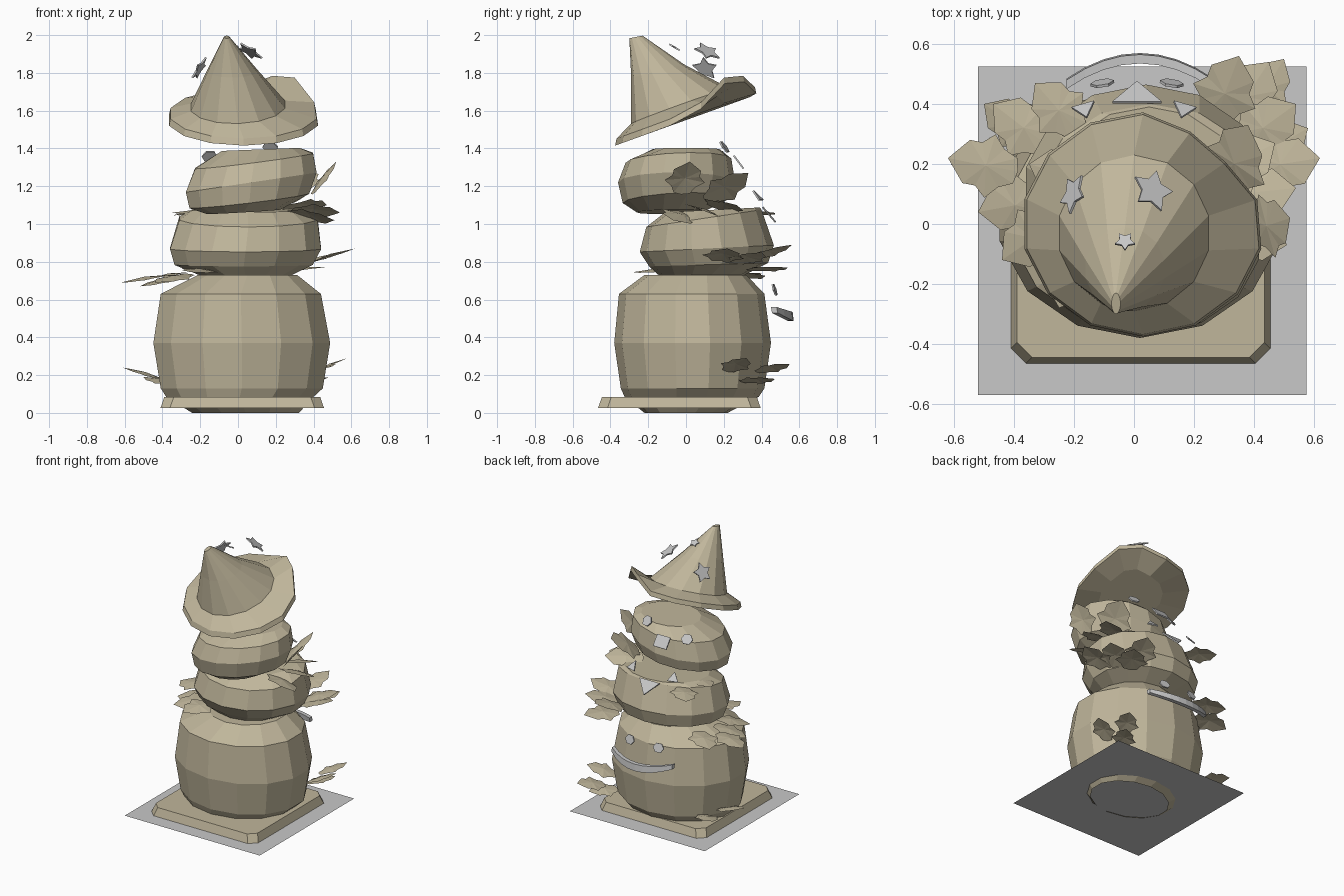
import bpy, bmesh, math
from mathutils import Vector

if "Cube" in bpy.data.objects:
    bpy.data.objects.remove(bpy.data.objects["Cube"])


def material(name, rgb):
    m = bpy.data.materials.new(name)
    m.diffuse_color = (*rgb, 1)
    m.use_nodes = True
    m.node_tree.nodes["Principled BSDF"].inputs["Base Color"].default_value = m.diffuse_color
    return m


TAN = material("tan", (0.527, 0.468, 0.328))
GREY = material("grey", (0.578, 0.578, 0.578))


def finish(name, bm, mat, fix=True):
    if fix:
        bmesh.ops.recalc_face_normals(bm, faces=bm.faces)
    me = bpy.data.meshes.new(name)
    bm.to_mesh(me)
    bm.free()
    me.materials.append(mat)
    ob = bpy.data.objects.new(name, me)
    bpy.context.collection.objects.link(ob)
    return ob


def loft(name, rings, mat, bottom=True):
    """Skin closed loops of points, capped at the top and, if asked, the bottom."""
    bm = bmesh.new()
    loops = [[bm.verts.new(p) for p in r] for r in rings]
    n = len(loops[0])
    for a, b in zip(loops, loops[1:]):
        for i in range(n):
            j = (i + 1) % n
            bm.faces.new((a[i], a[j], b[j], b[i]))
    if bottom:
        bm.faces.new(loops[0][::-1])
    bm.faces.new(loops[-1])
    return finish(name, bm, mat)


def ring(cx, cy, rx, ry, z, sx=0, sy=0, n=14):
    """Ellipse whose plane slopes by sx, sy."""
    pts = []
    for i in range(n):
        a = 2 * math.pi * (i + 0.5) / n
        dx, dy = rx * math.cos(a), ry * math.sin(a)
        pts.append((cx + dx, cy + dy, z + sx * dx + sy * dy))
    return pts


def chamfered(grow, z, c=.05):
    """Square with cut corners, grown outward from the slab's top edge."""
    x0, x1, y0, y1 = -.39 - grow, .435 + grow, -.445 - grow, .375 + grow
    return [(x0 + c, y0, z), (x1 - c, y0, z), (x1, y0 + c, z), (x1, y1 - c, z),
            (x1 - c, y1, z), (x0 + c, y1, z), (x0, y1 - c, z), (x0, y0 + c, z)]


# Ground sheet and bevelled base slab
bm = bmesh.new()
bm.faces.new([bm.verts.new((x, y, .025)) for x, y in
              ((-.52, -.57), (.575, -.57), (.575, .525), (-.52, .525))])
finish("ground_sheet", bm, GREY, False)
loft("base_slab", [chamfered(.02, .027), chamfered(0, .085)], TAN, False)

# Three stacked pumpkins
loft("bottom_pumpkin", [ring(.04, .0, .29, .22, .0),
                        ring(.01, .03, .40, .355, .085),
                        ring(.02, .035, .44, .38, .13),
                        ring(.02, .035, .48, .415, .37),
                        ring(.015, .03, .435, .385, .63),
                        ring(.05, .05, .27, .27, .73)], TAN, False)
loft("middle_pumpkin", [ring(.04, .08, .24, .22, .725),
                        ring(.03, .12, .375, .315, .785, 0, .03),
                        ring(.04, .11, .41, .355, .87, 0, .05),
                        ring(.055, .095, .375, .305, 1.03, 0, .15),
                        ring(.05, .14, .30, .25, 1.075, 0, .05)], TAN)
loft("top_pumpkin", [ring(.03, -.08, .20, .18, 1.065, .06, .02),
                     ring(.06, -.05, .325, .285, 1.125, .12, .05),
                     ring(.07, -.05, .355, .31, 1.22, .15, 0),
                     ring(.085, -.04, .32, .28, 1.335, .13, .04),
                     ring(.12, 0, .21, .18, 1.395, .04, 0)], TAN)


# Pointed hat: sloping brim with one corner folded up, leaning cone
def brim(r, z):
    pts = []
    for x, y, h in ring(.03, 0, .405 * r, .375 * r, z, 0, .36):
        lift = max(0, math.cos(math.atan2(y, x) - math.radians(42))) ** 9
        k = 1 - .13 * lift
        pts.append((x * k, y * k, h + .12 * lift * r))
    return pts


loft("hat", [brim(.55, 1.56), brim(1, 1.55), brim(.98, 1.585),
             ring(0, -.03, .255, .26, 1.625, .03, .36),
             ring(-.03, -.15, .135, .14, 1.81, 0, .25),
             ring(-.06, -.265, .015, .035, 1.99, 0, .2)], TAN)

# Broad lobed leaves, folded along the midrib
LOBES = ((.04, .20), (.24, .30), (.40, .50), (.56, .34), (.74, .34))


def leaf(name, base, tip, width, roll):
    d = tip - base
    size = d.length
    d.normalize()
    flat = d.cross(Vector((0, 0, 1))).normalized()
    rise = flat.cross(d)
    side = flat * math.cos(roll) + rise * math.sin(roll)
    up = rise * math.cos(roll) - flat * math.sin(roll)
    bm = bmesh.new()
    start, end = bm.verts.new(base), bm.verts.new(tip)
    mid = bm.verts.new(base + d * size * .45 + up * size * .05)
    for s in (1, -1):
        edge = [bm.verts.new(base + d * size * t + side * s * w * size * width)
                for t, w in LOBES]
        chain = [start] + edge + [end]
        for a, b in zip(chain, chain[1:]):
            bm.faces.new((mid, a, b) if s > 0 else (mid, b, a))
    finish(name, bm, TAN, False)


def spray(name, root, length, tips, width=.9, roll=.1):
    """Leaves pointing away from one root, each of the given length, ending at its tip."""
    root = Vector(root)
    for k, tip in enumerate(tips):
        tip = Vector(tip)
        base = tip + (root - tip).normalized() * length
        leaf(f"{name}_leaf_{k + 1}", base, tip, width, roll)


spray("low_left", (-.2, .2, .12), .22, ((-.61, .20, .24), (-.50, .40, .19)), .8)
spray("low_right", (.25, .12, .15), .21,
      ((.58, .32, .29), (.50, .55, .26), (.46, .47, .18)), .8, .2)
spray("mid_left", (-.1, .12, .77), .24,
      ((-.62, .22, .69), (-.52, .04, .67), (-.44, -.12, .69), (-.25, -.28, .745),
       (-.47, .40, .71)))
spray("mid_right", (.2, .15, .74), .25,
      ((.62, .22, .87), (.54, .40, .85), (.35, .56, .89), (.45, .54, .77)))
spray("upper_right", (.1, .06, 1.08), .26,
      ((.54, .12, 1.06), (.51, -.07, 1.02), (.47, .27, 1.10)), .9, .35)
spray("collar_right", (.28, .0, 1.05), .28, ((.38, .33, 1.27),), .9, .5)
spray("cheek_right", (.35, -.04, 1.1), .22, ((.52, .02, 1.33),), 1)
spray("upper_left", (0, .1, 1.07), .22, ((-.35, .20, 1.06), (-.33, .47, 1.05)))


def plate(name, centre, normal, pts, thick=.009):
    """Thin flat plate standing on a given normal."""
    n = Vector(normal).normalized()
    u = Vector((0, 0, 1)).cross(n).normalized()
    v = n.cross(u)
    c = Vector(centre)
    loft(name, [[c + u * a + v * b + n * h for a, b in pts] for h in (0, thick)], GREY)


def polygon(rx, ry, n, turn=0, inner=1):
    """Regular outline; inner below 1 pulls in every second point to make a star."""
    pts = []
    for i in range(n):
        a, k = 2 * math.pi * i / n + turn, inner if i % 2 else 1
        pts.append((rx * k * math.cos(a), ry * k * math.sin(a)))
    return pts


def star(r):
    return polygon(r, r, 10, math.pi / 2, .55)


# Hat stars
plate("hat_star_right", (.06, .11, 1.91), (.45, .35, .8), star(.075))
plate("hat_star_left", (-.20, .10, 1.82), (-.8, .25, .5), star(.07))
plate("hat_star_small", (-.03, -.06, 1.93), (0, .5, .85), star(.035))

# Faces on the back: eyes and noses
plate("top_nose", (0, .275, 1.325), (0, .8, .6), polygon(.075, .06, 4, math.pi / 4))
plate("middle_nose", (.01, .425, 1.06), (0, .75, .65), polygon(.095, .07, 3, -math.pi / 2))
for s, side in ((1, "right"), (-1, "left")):
    plate(f"top_eye_{side}", (.01 + s * .16, .20, 1.38 + s * .025), (s * .2, .8, .6),
          polygon(.042, .038, 6))
    plate(f"middle_eye_{side}", (s * .165, .38, 1.14), (s * .2, .7, .65),
          polygon(.045, .045, 3, math.pi / 2))
    plate(f"bottom_eye_{side}", (.01 + s * .115, .465, .65), (s * .15, .95, .3),
          polygon(.04, .035, 6))

# Curved smiling mouth
rings = []
for i in range(9):
    t = i / 4 - 1
    x, y, z = .02 + .245 * t, .57 - .085 * t * t, .51 + .035 * t * t
    h = .022 * (1.1 - .4 * t * t)
    rings.append([(x, y, z - h), (x, y - .03, z - h), (x, y - .035, z + h), (x, y - .005, z + h)])
loft("bottom_mouth", rings, GREY)
